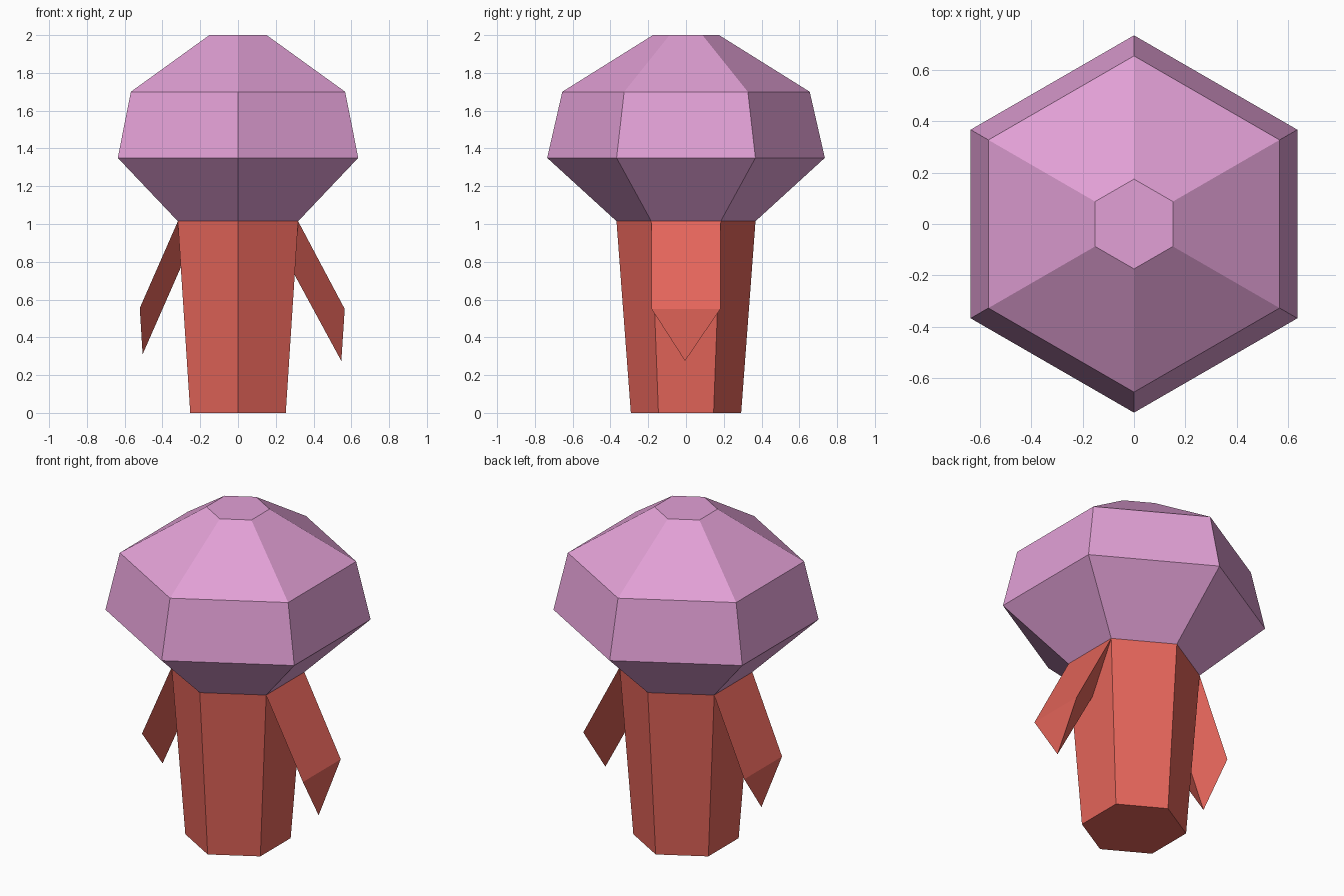
import bpy
import math

cube = bpy.data.objects.get("Cube")
if cube:
    bpy.data.objects.remove(cube, do_unlink=True)


def make_material(name, rgb):
    mat = bpy.data.materials.new(name)
    mat.use_nodes = True
    mat.diffuse_color = (*rgb, 1)
    mat.node_tree.nodes["Principled BSDF"].inputs["Base Color"].default_value = (*rgb, 1)
    return mat


def make_object(name, verts, faces, mat):
    mesh = bpy.data.meshes.new(name)
    mesh.from_pydata(verts, [], faces)
    mesh.materials.append(mat)
    obj = bpy.data.objects.new(name, mesh)
    bpy.context.collection.objects.link(obj)
    return obj


def loft(name, rings, mat, sides=6):
    """Closed hexagonal solid from (radius, z) rings, corners on the y axis."""
    verts = []
    for r, z in rings:
        for i in range(sides):
            a = math.pi / 2 + math.tau * i / sides
            verts.append((r * math.cos(a), r * math.sin(a), z))
    faces = [tuple(reversed(range(sides)))]
    for k in range(len(rings) - 1):
        b = k * sides
        for i in range(sides):
            j = (i + 1) % sides
            faces.append((b + i, b + j, b + sides + j, b + sides + i))
    top = (len(rings) - 1) * sides
    faces.append(tuple(range(top, top + sides)))
    return make_object(name, verts, faces, mat)


def arm(name, side, root_apex, tip_top, tip_apex, mat):
    """Triangular prism hanging out from the stem; side is +1 or -1."""
    def section(x_top, z_top, x_low, z_low, half, y_low):
        return [(side * x_top, -half, z_top), (side * x_top, half, z_top),
                (side * x_low, y_low, z_low)]
    verts = section(0.318, 1.015, *root_apex, 0.184, 0)
    verts += section(*tip_top, *tip_apex, 0.182, -0.005)
    faces = [(0, 2, 1), (3, 4, 5), (0, 1, 4, 3), (1, 2, 5, 4), (2, 0, 3, 5)]
    if side < 0:
        faces = [tuple(reversed(f)) for f in faces]
    return make_object(name, verts, faces, mat)


pink = make_material("orchid pink", (0.76, 0.352, 0.67))
red = make_material("coral red", (0.78, 0.13, 0.103))

# Stem and faceted cap
loft("stem", [(0.292, 0), (0.368, 1.015)], red)
loft("cap", [(0.368, 1.015), (0.735, 1.35), (0.655, 1.70), (0.175, 2.0)], pink)

# Arms, the left one slightly longer
arm("left_arm", 1, (0.30, 0.73), (0.565, 0.55), (0.547, 0.275), red)
arm("right_arm", -1, (0.303, 0.77), (0.52, 0.555), (0.505, 0.31), red)
